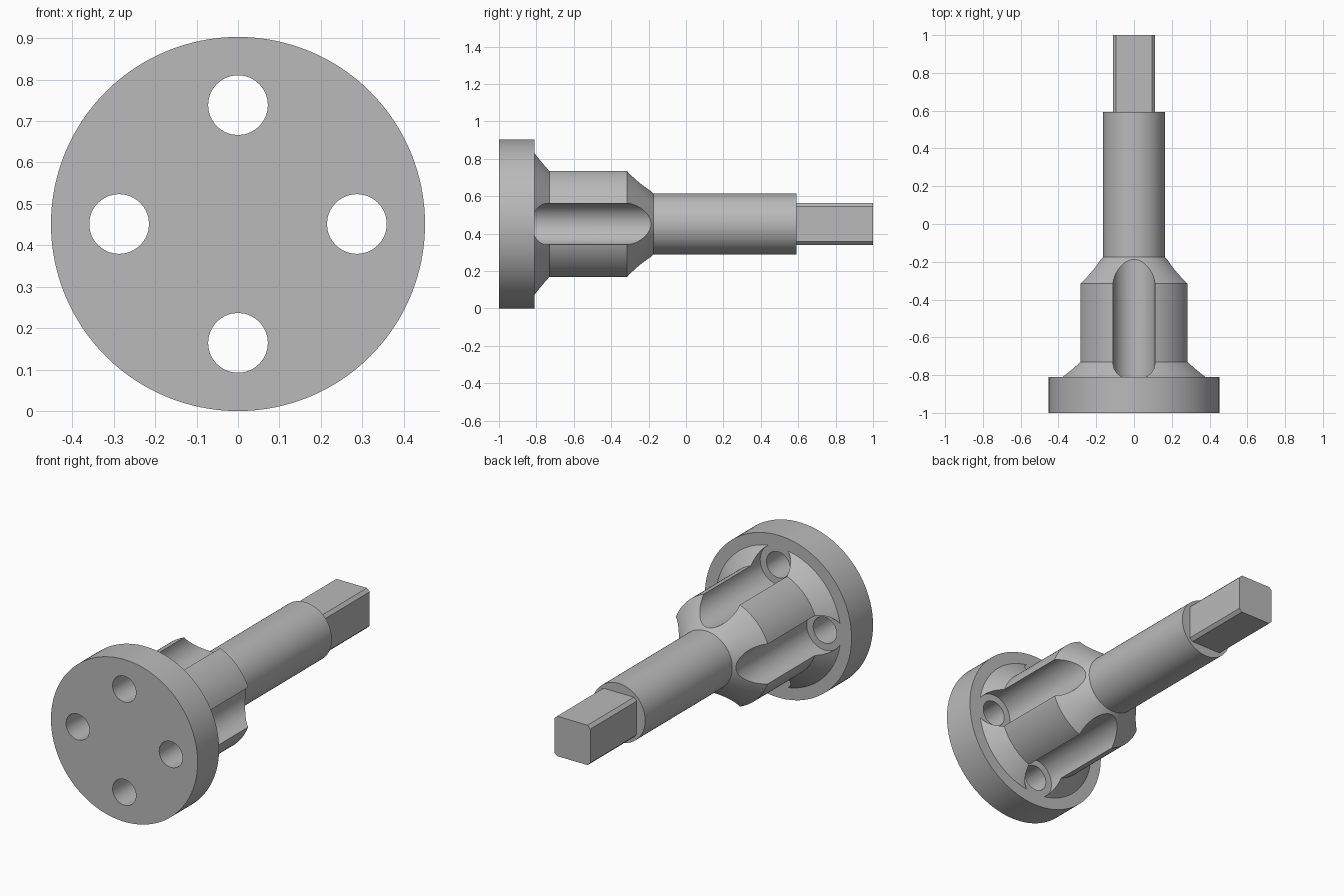
import bpy, bmesh, math
from mathutils import Matrix, Vector

AXIS_Z = 0.4515       # height of the long axis
FLANGE_R = 0.4515
FLANGE_BACK = -0.811
BOLT_CIRCLE = 0.287
SHAFT_END = 0.592

if "Cube" in bpy.data.objects:
    bpy.data.objects.remove(bpy.data.objects["Cube"], do_unlink=True)

steel = bpy.data.materials.new("steel_grey")
steel.use_nodes = True
grey = (0.49, 0.49, 0.49, 1)
steel.diffuse_color = grey
steel.node_tree.nodes["Principled BSDF"].inputs["Base Color"].default_value = grey


def finish(name, bm):
    """Turn a bmesh into a named, coloured object."""
    bmesh.ops.remove_doubles(bm, verts=bm.verts, dist=1e-5)
    bmesh.ops.recalc_face_normals(bm, faces=bm.faces)
    mesh = bpy.data.meshes.new(name)
    bm.to_mesh(mesh)
    bm.free()
    mesh.materials.append(steel)
    obj = bpy.data.objects.new(name, mesh)
    bpy.context.collection.objects.link(obj)
    return obj


def lathe(name, profile, steps=128):
    """Revolve (radius, y) points about the long axis."""
    bm = bmesh.new()
    verts = [bm.verts.new((r, y, AXIS_Z)) for r, y in profile]
    edges = [bm.edges.new(pair) for pair in zip(verts, verts[1:])]
    bmesh.ops.spin(bm, geom=verts + edges, cent=(0, 0, AXIS_Z),
                   axis=(0, 1, 0), angle=math.tau, steps=steps)
    return finish(name, bm)


def drill_four(target, radius, y0, y1):
    """Cut four round bores, spaced evenly on the bolt circle."""
    bm = bmesh.new()
    for i in range(4):
        a = i * math.pi / 2
        spot = Vector((BOLT_CIRCLE * math.cos(a), (y0 + y1) / 2,
                       AXIS_Z + BOLT_CIRCLE * math.sin(a)))
        place = Matrix.Translation(spot) @ Matrix.Rotation(math.pi / 2, 4, "X")
        bmesh.ops.create_cone(bm, cap_ends=True, segments=64, radius1=radius,
                              radius2=radius, depth=y1 - y0, matrix=place)
    cutter = finish("cutter", bm)
    cutter.hide_render = True
    mod = target.modifiers.new("bores", "BOOLEAN")
    mod.operation = "DIFFERENCE"
    mod.solver = "EXACT"
    mod.object = cutter
    bpy.context.view_layer.objects.active = target
    bpy.ops.object.modifier_apply(modifier=mod.name)
    bpy.data.objects.remove(cutter, do_unlink=True)


# Round mounting flange with four bolt holes
flange = lathe("mounting_flange", [(0, -1), (FLANGE_R, -1),
                                   (FLANGE_R, FLANGE_BACK), (0, FLANGE_BACK)])
drill_four(flange, 0.072, -1.1, -0.7)

# Hub and shaft in one turning, with a groove behind each bolt hole
hub = lathe("hub_and_shaft", [(0, FLANGE_BACK), (0.385, FLANGE_BACK), (0.304, -0.73),
                              (0.304, -0.315), (0.163, -0.174),
                              (0.163, SHAFT_END), (0, SHAFT_END)])
drill_four(hub, 0.111, -0.9, 0)

# Square drive end with chamfered corners
bm = bmesh.new()
half, flat = 0.111, 0.094
corners = []
for i in range(4):
    turn = Matrix.Rotation(i * math.pi / 2, 3, "Y")
    for x, z in ((half, -flat), (half, flat)):
        corners.append(turn @ Vector((x, 0, z)))
corners.sort(key=lambda p: math.atan2(p.z, p.x))
base = bm.faces.new([bm.verts.new(p + Vector((0, SHAFT_END - 0.02, AXIS_Z)))
                     for p in corners])
grown = bmesh.ops.extrude_face_region(bm, geom=[base], use_keep_orig=True)
for v in grown["geom"]:
    if isinstance(v, bmesh.types.BMVert):
        v.co.y = 1
drive = finish("square_drive_end", bm)

# Smooth turned surfaces, sharp machined edges
for obj in (flange, hub, drive):
    bpy.ops.object.select_all(action="DESELECT")
    obj.select_set(True)
    bpy.context.view_layer.objects.active = obj
    bpy.ops.object.shade_smooth_by_angle(angle=math.radians(25))
